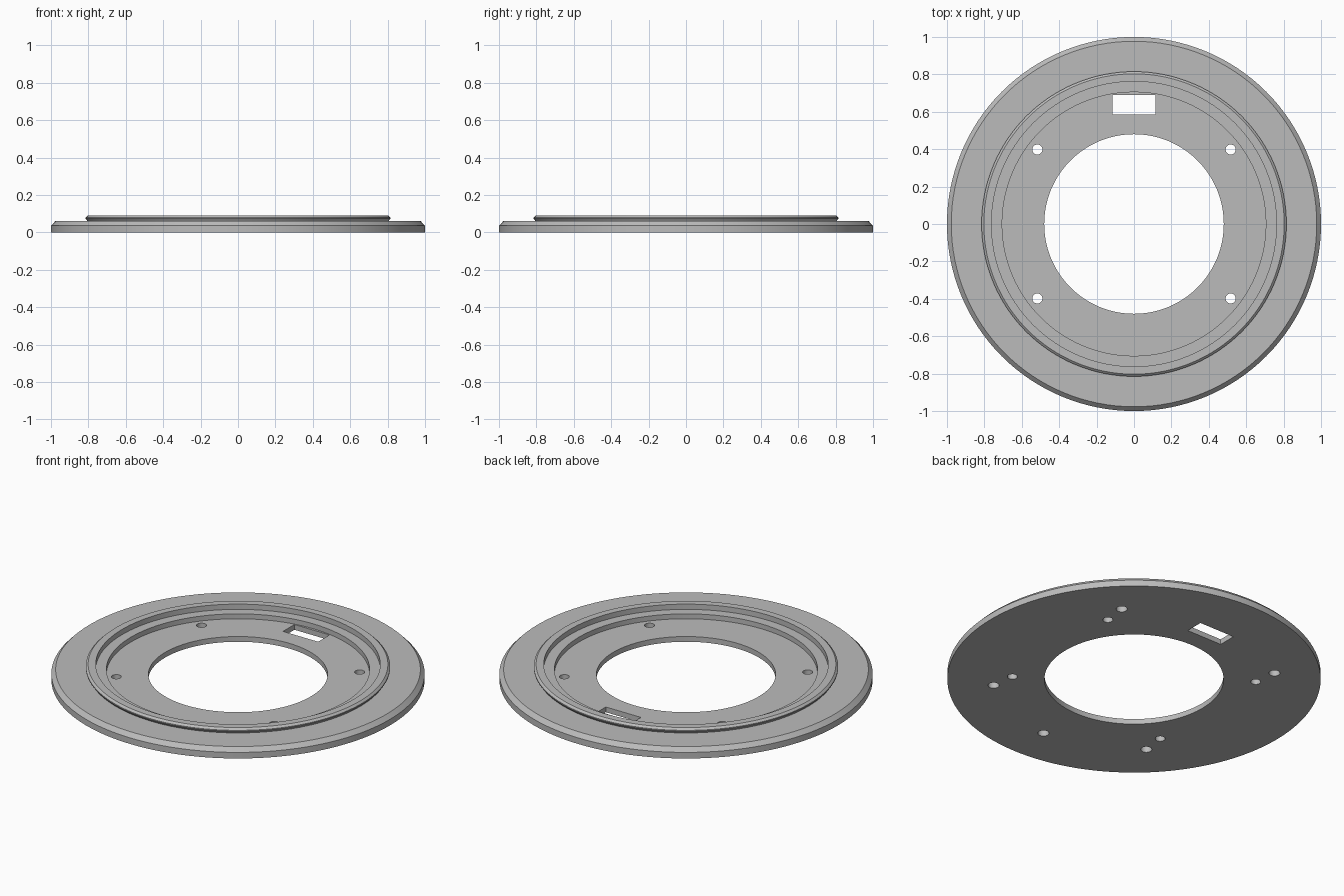
import bpy, bmesh, math
from mathutils import Matrix, Vector

cube = bpy.data.objects.get("Cube")
if cube:
    bpy.data.objects.remove(cube, do_unlink=True)

grey = bpy.data.materials.new("Mid grey")
grey.use_nodes = True
colour = (0.5, 0.5, 0.5, 1)
grey.diffuse_color = colour
grey.node_tree.nodes["Principled BSDF"].inputs["Base Color"].default_value = colour


def make_object(name, bm):
    bmesh.ops.recalc_face_normals(bm, faces=bm.faces)
    mesh = bpy.data.meshes.new(name)
    bm.to_mesh(mesh)
    bm.free()
    obj = bpy.data.objects.new(name, mesh)
    bpy.context.collection.objects.link(obj)
    mesh.materials.append(grey)
    return obj


def lathe(name, profile, steps=128):
    """Revolve a closed (radius, height) outline around z."""
    bm = bmesh.new()
    verts = [bm.verts.new((r, 0, z)) for r, z in profile]
    edges = [bm.edges.new((a, b)) for a, b in zip(verts, verts[1:] + verts[:1])]
    bmesh.ops.spin(bm, geom=verts + edges, cent=(0, 0, 0), axis=(0, 0, 1),
                   angle=math.tau, steps=steps)
    bmesh.ops.remove_doubles(bm, verts=bm.verts, dist=0.0005)
    return make_object(name, bm)


def add_drill(bm, x, y, radius, bottom, top):
    bmesh.ops.create_cone(bm, cap_ends=True, segments=32, radius1=radius,
                          radius2=radius, depth=top - bottom,
                          matrix=Matrix.Translation((x, y, (bottom + top) / 2)))


# Flange with chamfered rim, raised lip, inner ledge and recessed floor
ring = lathe("mounting_ring", [
    (0.48, 0), (1, 0), (1, 0.036), (0.977, 0.06),
    (0.805, 0.06), (0.815, 0.074), (0.815, 0.08), (0.803, 0.091),
    (0.762, 0.091), (0.762, 0.06), (0.705, 0.06), (0.705, 0.031), (0.48, 0.031)])

# Cutters: four screw holes, five blind holes underneath, one cable slot
bm = bmesh.new()
for sx in (-1, 1):
    for sy in (-1, 1):
        add_drill(bm, sx * 0.517, sy * 0.398, 0.027, -0.1, 0.2)
for degrees in (45, 135, 225, 270, 315):
    a = math.radians(degrees)
    add_drill(bm, 0.755 * math.cos(a), 0.755 * math.sin(a), 0.03, -0.1, 0.045)
slot = Matrix.Translation((0, 0.638, 0.05)) @ Matrix.Diagonal((0.23, 0.106, 0.3, 1))
bmesh.ops.create_cube(bm, size=1, matrix=slot)
cutter = make_object("hole_cutter", bm)
cutter.hide_render = True

# Cut the openings and keep only the finished part
cut = ring.modifiers.new("Openings", "BOOLEAN")
cut.operation = "DIFFERENCE"
cut.solver = "EXACT"
cut.object = cutter
bpy.ops.object.select_all(action="DESELECT")
ring.select_set(True)
bpy.context.view_layer.objects.active = ring
bpy.ops.object.modifier_apply(modifier=cut.name)
bpy.data.objects.remove(cutter, do_unlink=True)
bpy.ops.object.shade_smooth_by_angle(angle=math.radians(20))
